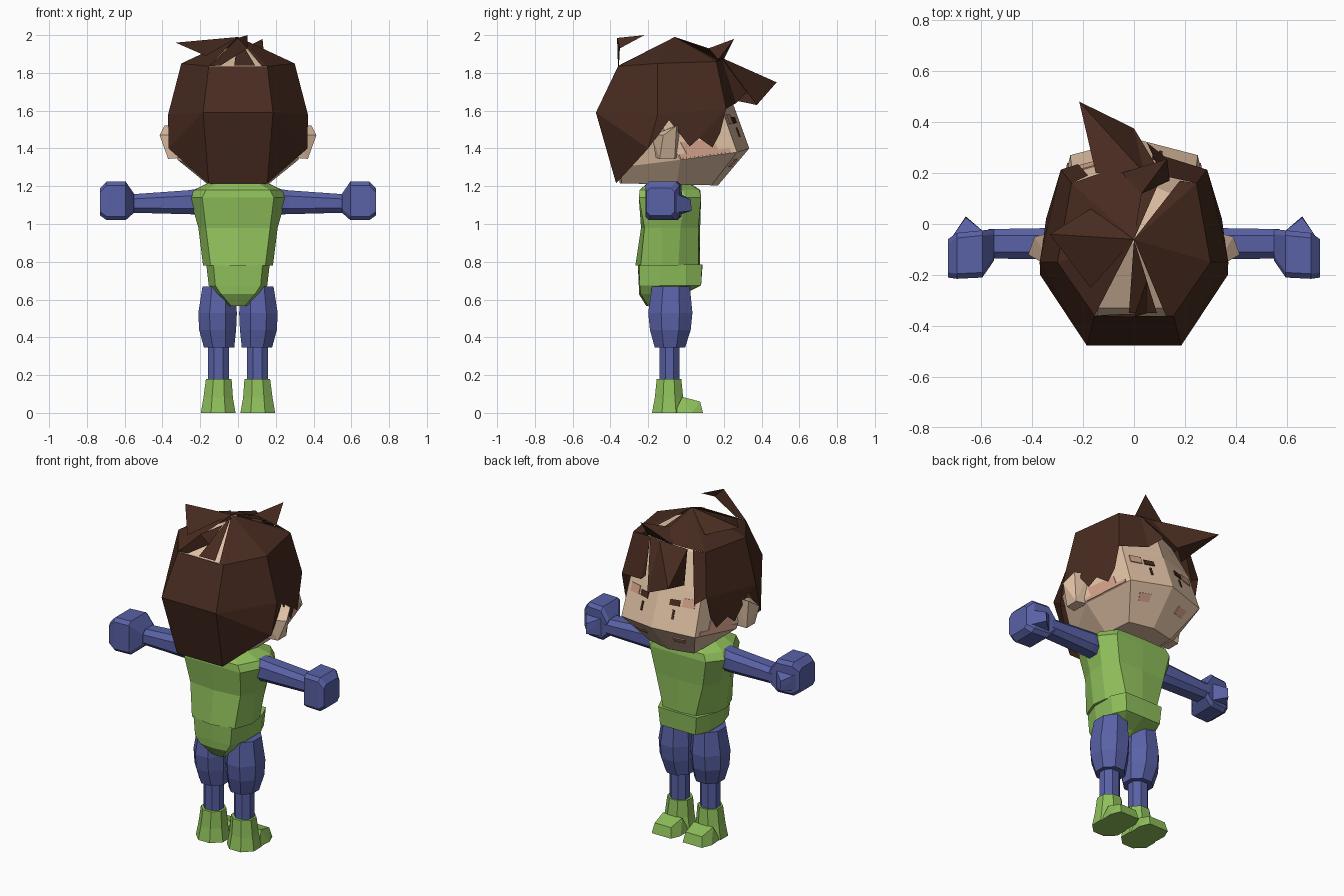
import bpy, bmesh, math
from mathutils import Vector

cube = bpy.data.objects.get("Cube")
if cube:
    bpy.data.objects.remove(cube, do_unlink=True)


def material(name, rgb):
    m = bpy.data.materials.new(name)
    m.use_nodes = True
    m.diffuse_color = (*rgb, 1)
    bsdf = next(n for n in m.node_tree.nodes if n.type == 'BSDF_PRINCIPLED')
    bsdf.inputs["Base Color"].default_value = (*rgb, 1)
    bsdf.inputs["Roughness"].default_value = 0.9
    return m


SKIN = material("skin", (0.74, 0.53, 0.37))
BLUSH = material("blush", (0.64, 0.35, 0.25))
HAIR = material("brown_hair", (0.064, 0.024, 0.014))
GREEN = material("green_cloth", (0.275, 0.525, 0.105))
BLUE = material("blue_cloth", (0.10, 0.12, 0.38))


def finish(name, bm, mat):
    bmesh.ops.recalc_face_normals(bm, faces=bm.faces[:])
    me = bpy.data.meshes.new(name)
    bm.to_mesh(me)
    bm.free()
    me.materials.append(mat)
    ob = bpy.data.objects.new(name, me)
    bpy.context.scene.collection.objects.link(ob)
    return ob


def loft(name, rings, mat):
    """Skin rings of equal length and cap both ends."""
    bm = bmesh.new()
    vs = [[bm.verts.new(p) for p in r] for r in rings]
    n = len(rings[0])
    for a, b in zip(vs, vs[1:]):
        for i in range(n):
            j = (i + 1) % n
            bm.faces.new((a[i], a[j], b[j], b[i]))
    bm.faces.new(vs[0])
    bm.faces.new(vs[-1])
    return finish(name, bm, mat)


def hull(name, pts, mat):
    bm = bmesh.new()
    bmesh.ops.convex_hull(bm, input=[bm.verts.new(p) for p in pts])
    return finish(name, bm, mat)


def sheet(name, polys, mat):
    """Open surface from a few polygons, joined at shared points."""
    bm = bmesh.new()
    for poly in polys:
        bm.faces.new([bm.verts.new(p) for p in poly])
    bmesh.ops.remove_doubles(bm, verts=bm.verts[:], dist=0.0005)
    return finish(name, bm, mat)


def mirror_ring(half):
    """Full ring from a half outline on the +x side."""
    return half + [(-x, y, z) for x, y, z in half[-2:0:-1]]


def sym(z, half):
    return mirror_ring([(x, y, z) for x, y in half])


def oval(cx, cy, rx, ry, z, n=8):
    a = [2 * math.pi * (i + 0.5) / n for i in range(n)]
    k = 1 / math.cos(math.pi / n)
    return [(cx + rx * k * math.cos(t), cy + ry * k * math.sin(t), z) for t in a]


# Torso, then the belt and hips as a separate band
loft("torso", [
    sym(0.78, [(0, .075), (.11, .065), (.175, -.04), (.185, -.13), (.145, -.24), (0, -.268)]),
    sym(0.98, [(0, .075), (.16, .065), (.21, -.03), (.21, -.13), (.17, -.22), (0, -.238)]),
    sym(1.14, [(0, .08), (.19, .08), (.255, .0), (.255, -.13), (.19, -.25), (0, -.25)]),
    sym(1.18, [(0, .075), (.17, .07), (.235, -.02), (.23, -.13), (.17, -.245), (0, -.245)]),
    sym(1.23, [(0, .0), (.08, -.01), (.13, -.06), (.13, -.13), (.08, -.18), (0, -.19)])], GREEN)
loft("hips", [
    sym(0.565, [(0, -.12), (.03, -.13), (.04, -.15), (.045, -.18), (.035, -.2), (0, -.21)]),
    sym(0.63, [(0, -.01), (.06, -.03), (.11, -.08), (.12, -.15), (.09, -.24), (0, -.25)]),
    sym(0.675, [(0, .08), (.12, .08), (.155, .0), (.155, -.14), (.12, -.245), (0, -.25)]),
    sym(0.785, [(0, .088), (.13, .085), (.168, .0), (.168, -.14), (.13, -.245), (0, -.255)])], GREEN)

# Limbs, built once per side
for s, side in ((1, "left"), (-1, "right")):
    loft(side + "_trouser_leg", [
        oval(s * .10, -.085, .08, .08, .345), oval(s * .108, -.083, .098, .108, .44),
        oval(s * .108, -.083, .102, .117, .53), oval(s * .103, -.08, .085, .10, .67)], BLUE)
    loft(side + "_shin", [oval(s * .103, -.087, .055, .052, z) for z in (.15, .36)], BLUE)
    loft(side + "_boot_shaft", [
        oval(s * .105, -.09, .092, .09, 0), oval(s * .105, -.09, .078, .075, .08),
        oval(s * .102, -.09, .068, .065, .18)], GREEN)
    hull(side + "_boot_toe",
         [(s * (.105 + w), y, z) for w, y, z in (
             (-.085, -.06, 0), (.085, -.06, 0), (-.09, .03, 0), (.09, .03, 0),
             (-.065, .09, 0), (.065, .09, 0), (-.055, .075, .06), (.055, .075, .06),
             (-.065, -.02, .085), (.065, -.02, .085))], GREEN)

    def across(x, y0, y1, z0, z1, c):
        """Chamfered rectangle in the plane of one x position."""
        return [(s * x, y, z) for y, z in (
            (y0 + c, z0), (y1 - c, z0), (y1, z0 + c), (y1, z1 - c),
            (y1 - c, z1), (y0 + c, z1), (y0, z1 - c), (y0, z0 + c))]

    loft(side + "_arm", [across(.18, -.15, -.02, 1.05, 1.19, .035),
                         across(.27, -.14, -.015, 1.052, 1.178, .03),
                         across(.57, -.135, -.02, 1.06, 1.157, .025)], BLUE)
    loft(side + "_hand", [across(.55, -.145, -.02, 1.06, 1.16, .02),
                          across(.595, -.21, -.025, 1.02, 1.225, .02),
                          across(.695, -.215, -.035, 1.02, 1.225, .02),
                          across(.73, -.21, -.06, 1.045, 1.19, .02)], BLUE)
    hull(side + "_thumb", [(s * x, y, z) for x, y, z in (
        (.59, -.03, 1.05), (.59, -.03, 1.16), (.72, -.06, 1.06), (.72, -.06, 1.16),
        (.66, .03, 1.07), (.66, .025, 1.13))], BLUE)
    hull(side + "_ear", [(s * x, y, z) for x, y, z in (
        (.30, -.16, 1.35), (.30, -.05, 1.35), (.31, -.18, 1.47), (.31, -.03, 1.53),
        (.37, -.14, 1.345), (.37, -.06, 1.345), (.415, -.12, 1.47), (.39, -.05, 1.52))], SKIN)

# Head: front centre, front corner, side, back corner, back centre
JAW = [(0, .17, 1.205), (.15, .135, 1.205), (.16, -.05, 1.21), (.12, -.34, 1.215), (0, -.35, 1.215)]
CHEEK = [(0, .335, 1.4), (.25, .27, 1.38), (.32, -.03, 1.34), (.15, -.35, 1.30), (0, -.37, 1.30)]
BROW = [(0, .255, 1.62), (.24, .186, 1.62), (.32, -.18, 1.62), (.16, -.43, 1.62), (0, -.43, 1.62)]
loft("head", [mirror_ring(JAW), mirror_ring(CHEEK), mirror_ring(BROW),
              sym(1.82, [(0, .18), (.19, .10), (.27, -.14), (.14, -.33), (0, -.33)]),
              sym(1.95, [(0, -.04), (.02, -.05), (.02, -.06), (.02, -.07), (0, -.08)])], SKIN)


def plate(name, lo, hi, col, u, v, mat):
    """Thin painted patch on one head panel, mirrored to both sides."""
    c = [Vector(r[i]) for r in (lo, hi) for i in (col, col + 1)]
    nrm = (c[2] - c[0]).cross(c[1] - c[0]).normalized()
    if nrm.x < 0:
        nrm = -nrm
    quad = [c[0].lerp(c[1], a).lerp(c[2].lerp(c[3], a), b) + nrm * k
            for a in u for b in v for k in (-.002, .005)]
    for s, side in ((1, "left_"), (-1, "right_")):
        hull(side + name, [(s * p.x, p.y, p.z) for p in quad], mat)


plate("eyebrow", CHEEK, BROW, 0, (.30, .54), (.62, .76), HAIR)
plate("eye", CHEEK, BROW, 0, (.40, .45), (.30, .52), HAIR)
plate("eyelid", CHEEK, BROW, 0, (.60, .88), (.62, .82), BLUSH)
plate("cheek", CHEEK, BROW, 1, (.3, .85), (.10, .32), BLUSH)
plate("jaw_line", CHEEK, BROW, 1, (.1, .98), (.02, .10), BLUSH)
plate("lower_cheek", JAW, CHEEK, 0, (.45, .75), (.55, .75), BLUSH)

# Hair shell: crown, back and side panels, with thin partings
peak = (0, -.06, 1.99)
shell = []
for s in (1, -1):
    P = lambda x, y, z: (s * x, y, z)
    back1, back2, back3 = P(.155, -.36, 1.835), P(.185, -.477, 1.59), P(.155, -.37, 1.215)
    side1, side2, side3 = P(.30, -.15, 1.85), P(.37, -.15, 1.58), P(.368, -.2, 1.40)
    tem1, tem2 = P(.245, .16, 1.86), P(.287, .213, 1.61)
    over_ear = P(.36, -.09, 1.55)
    shell += [
        [peak, back1, side1], [peak, side1, tem1],
        [back1, back2, side2, side1], [back2, back3, side3], [back2, side3, side2],
        [side1, side2, tem2, tem1], [side2, side3, P(.365, -.155, 1.46), over_ear],
        [side2, over_ear, P(.345, .02, 1.41), P(.33, .07, 1.455), tem2],
        [P(.33, .07, 1.455), P(.305, .14, 1.405), P(.29, .18, 1.48), tem2]]
L = lambda p: (-p[0], p[1], p[2])
shell += [[back1, L(back1), L(back2), back2], [back2, L(back2), L(back3), back3],
          [peak, (-.02, -.35, 1.84), (.09, -.35, 1.84)],
          [peak, (.125, -.36, 1.837), (.155, -.36, 1.835)],
          [peak, (.245, .16, 1.86), (.18, .17, 1.868)],
          [peak, (.11, .19, 1.875), (0, .2, 1.875)],
          [peak, (0, .2, 1.875), (-.13, .2, 1.875)],
          [peak, (-.13, .2, 1.875), (-.245, .16, 1.86)]]
sheet("hair_shell", shell, HAIR)

# Fringe panels and the big forward spike
tip, lip = (-.215, .48, 1.75), (0, .375, 1.63)
root_r, root_l, root_b = (-.15, .2, 1.87), (.04, .2, 1.875), (-.15, .23, 1.66)
sheet("fringe_spike", [[root_r, root_l, tip], [root_l, lip, tip],
                       [root_r, tip, root_b], [root_b, tip, lip],
                       [root_l, (.11, .19, 1.875), lip]], HAIR)
sheet("left_fringe", [[(.245, .16, 1.86), (.11, .19, 1.875), (.12, .265, 1.64),
                       (.287, .213, 1.61)],
                      [(.11, .19, 1.875), (.05, .32, 1.70), (.12, .265, 1.64)]], HAIR)
sheet("right_fringe", [[(-.245, .16, 1.86), (-.18, .19, 1.87), (-.22, .235, 1.56),
                        (-.287, .213, 1.61)]], HAIR)

# Loose tufts on top
sheet("side_tuft", [[(-.33, -.04, 1.96), (0, -.06, 1.99), (-.17, -.25, 1.89)],
                    [(-.33, -.04, 1.96), (-.17, .06, 1.91), (0, -.06, 1.99)]], HAIR)
sheet("front_tuft", [[(.13, .255, 1.98), (.03, .12, 1.93), (.14, .17, 1.87)],
                     [(.13, .255, 1.98), (-.05, .2, 1.87), (.03, .12, 1.93)],
                     [(.13, .255, 1.98), (.14, .17, 1.87), (-.05, .2, 1.87)],
                     [(.03, .12, 1.93), (-.05, .2, 1.87), peak]], HAIR)
curl, bend = (.0, -.365, 1.985), (.05, -.35, 1.93)
sheet("back_tuft", [[(.05, -.22, 2.0), curl, bend],
                    [curl, (-.155, -.36, 1.835), (-.09, -.355, 1.84), bend]], HAIR)
